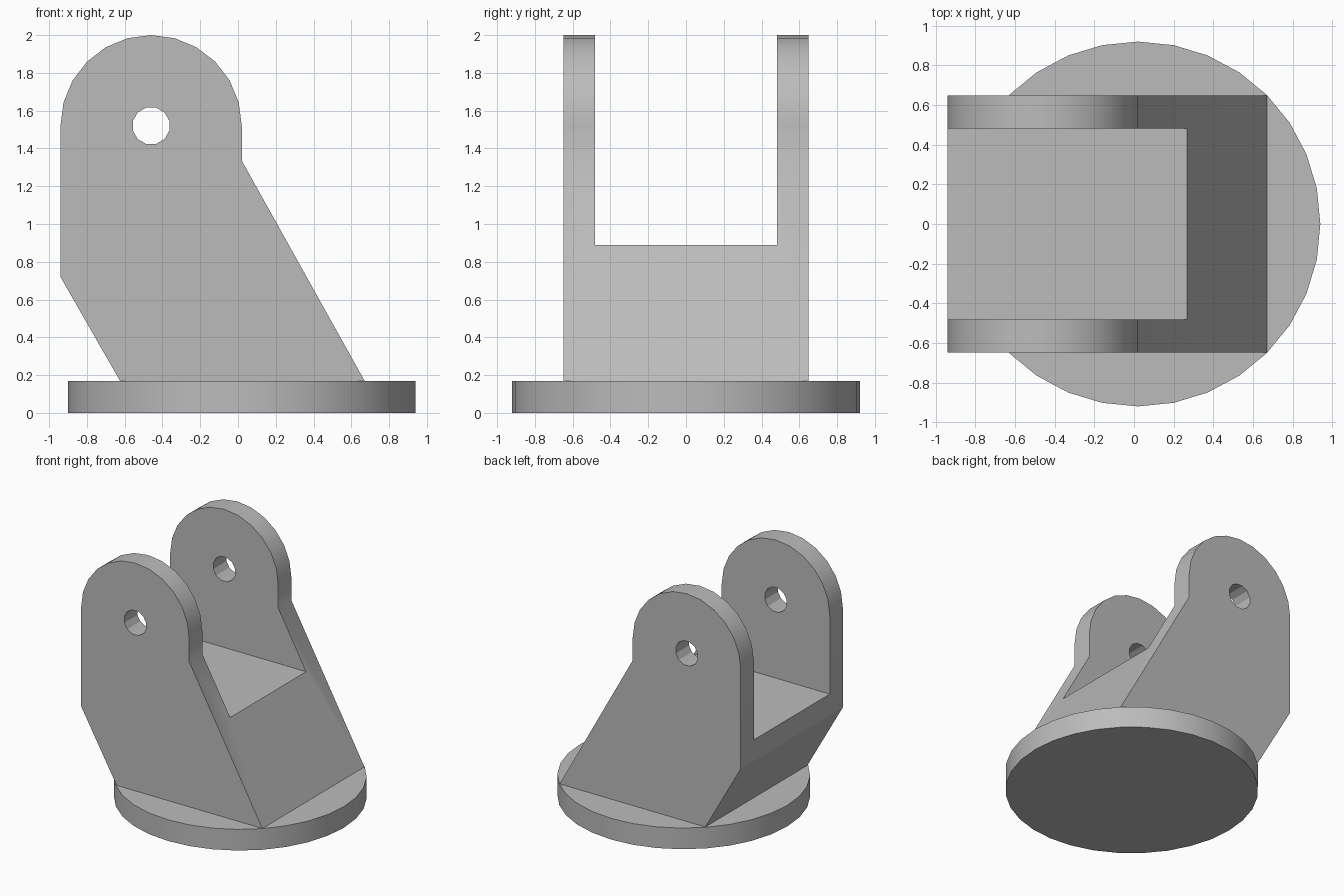
import bpy, bmesh, math

if "Cube" in bpy.data.objects:
    bpy.data.objects.remove(bpy.data.objects["Cube"])

grey = bpy.data.materials.new("plain grey")
grey.diffuse_color = (0.5, 0.5, 0.5, 1)
grey.use_nodes = True
grey.node_tree.nodes["Principled BSDF"].inputs["Base Color"].default_value = grey.diffuse_color


def extrude_y(name, profile, y0, y1):
    """Solid made from an (x, z) profile swept from y0 to y1."""
    bm = bmesh.new()
    face = bm.faces.new([bm.verts.new((x, y0, z)) for x, z in profile])
    new = bmesh.ops.extrude_face_region(bm, geom=[face])["geom"]
    verts = [v for v in new if isinstance(v, bmesh.types.BMVert)]
    bmesh.ops.translate(bm, verts=verts, vec=(0, y1 - y0, 0))
    bmesh.ops.recalc_face_normals(bm, faces=bm.faces)
    mesh = bpy.data.meshes.new(name)
    bm.to_mesh(mesh)
    bm.free()
    obj = bpy.data.objects.new(name, mesh)
    bpy.context.collection.objects.link(obj)
    mesh.materials.append(grey)
    return obj


def activate(obj):
    bpy.ops.object.select_all(action='DESELECT')
    obj.select_set(True)
    bpy.context.view_layer.objects.active = obj


def cut(obj, cutter):
    cutter.hide_render = True
    mod = obj.modifiers.new("cut", 'BOOLEAN')
    mod.operation = 'DIFFERENCE'
    mod.solver = 'EXACT'
    mod.object = cutter
    activate(obj)
    bpy.ops.object.modifier_apply(modifier=mod.name)
    bpy.data.objects.remove(cutter, do_unlink=True)


def arc(cx, cz, r, a0, a1, n):
    steps = [math.radians(a0 + (a1 - a0) * i / n) for i in range(n + 1)]
    return [(cx + r * math.cos(a), cz + r * math.sin(a)) for a in steps]


# Round base plate
bpy.ops.mesh.primitive_cylinder_add(vertices=32, radius=0.92, depth=0.17,
                                    location=(0.02, 0, 0.085))
base = bpy.context.object
base.name = "base_plate"
base.data.materials.append(grey)

# Leaning fork: side profile with rounded top
px, pz = -0.46, 1.52
profile = [(-0.625, 0.17), (0.67, 0.17), (0.02, 1.335)]
profile += arc(px, pz, 0.48, 0, 180, 12) + [(-0.94, 0.72)]
fork = extrude_y("fork_bracket", profile, -0.648, 0.648)

# Open slot between the two arms
slot = [(-1.5, 0.89), (1.5, 0.89), (1.5, 2.5), (-1.5, 2.5)]
cut(fork, extrude_y("slot_cutter", slot, -0.482, 0.482))

# Pin hole through both arms
cut(fork, extrude_y("pin_cutter", arc(px, pz, 0.1, 15, 345, 11), -1, 1))

for obj in (base, fork):
    activate(obj)
    bpy.ops.object.shade_smooth_by_angle(angle=math.radians(29.5))
